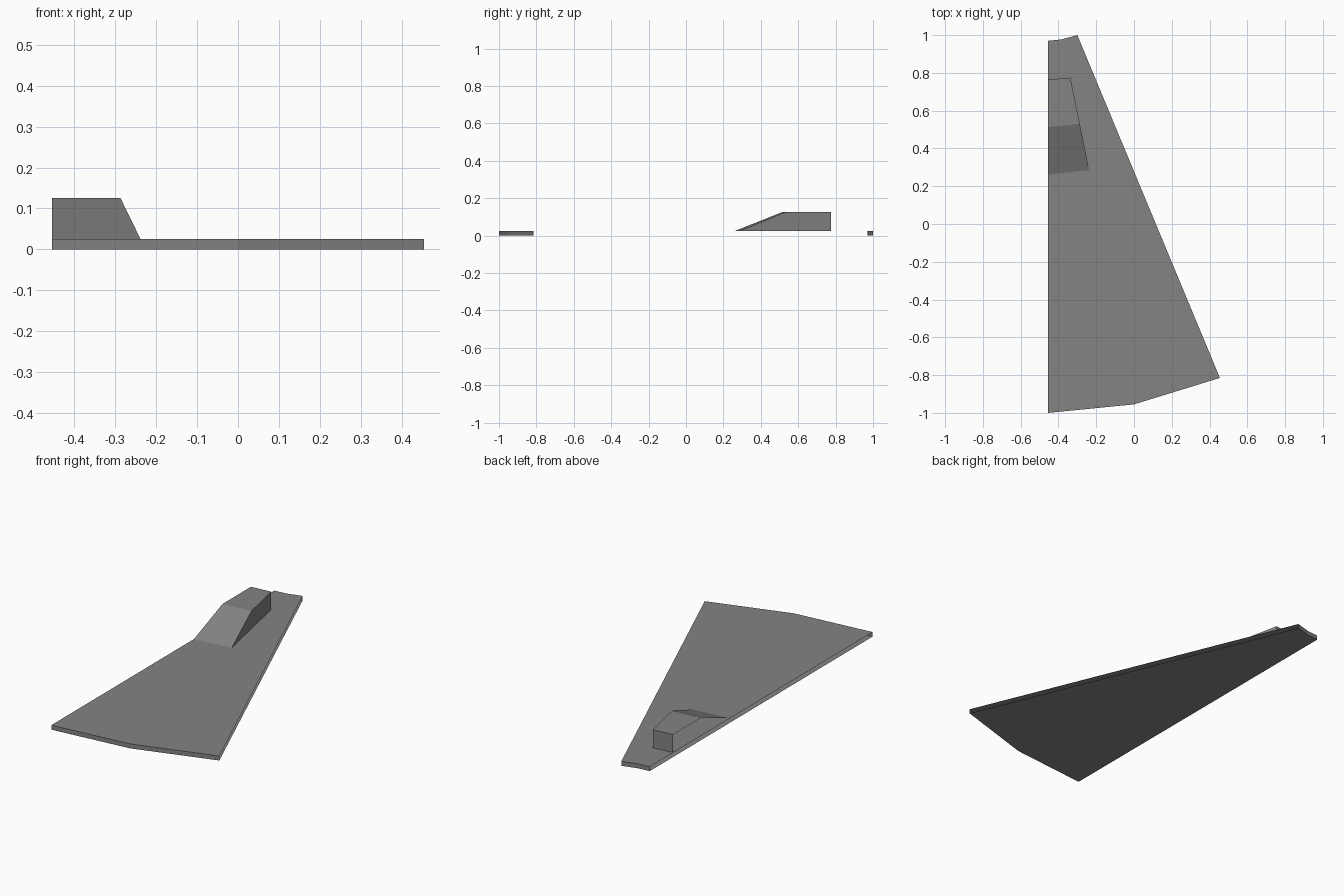
import bpy, bmesh

if "Cube" in bpy.data.objects:
    bpy.data.objects.remove(bpy.data.objects["Cube"])

# One flat grey for everything
grey = bpy.data.materials.new("stone_grey")
grey.diffuse_color = (0.23, 0.235, 0.222, 1)
grey.use_nodes = True
grey.node_tree.nodes["Principled BSDF"].inputs["Base Color"].default_value = grey.diffuse_color


def build(name, rows, walls):
    """Skin between rows of points; each wall is an extra polygon of (row, column) picks."""
    bm = bmesh.new()
    grid = [[bm.verts.new(p) for p in row] for row in rows]
    for a, b in zip(grid, grid[1:]):
        for i in range(len(a) - 1):
            bm.faces.new((a[i], a[i + 1], b[i + 1], b[i]))
    for wall in walls:
        bm.faces.new([grid[r][c] for r, c in wall])
    bm.normal_update()
    mesh = bpy.data.meshes.new(name)
    bm.to_mesh(mesh)
    bm.free()
    mesh.materials.append(grey)
    obj = bpy.data.objects.new(name, mesh)
    bpy.context.collection.objects.link(obj)
    return obj


def at(points, z):
    return [(x, y, z) for x, y in points]


# Tapered floor slab: front and back rims, top and bottom; the two long sides are open
T = 0.025
front = [(-0.455, -1.0), (0.0, -0.955), (0.455, -0.815)]
back = [(-0.455, 0.97), (-0.385, 0.977), (-0.3, 1.0)]
build("floor_slab", [at(front, 0), at(front, T), ], [])
build("floor_slab_back", [at(back[::-1], 0), at(back[::-1], T)], [])
for name, z in (("floor_top", T), ("floor_bottom", 0)):
    bm = bmesh.new()
    outline = at(front + back[::-1], z)
    if z == 0:
        outline.reverse()
    bm.faces.new([bm.verts.new(p) for p in outline])
    mesh = bpy.data.meshes.new(name)
    bm.to_mesh(mesh)
    bm.free()
    mesh.materials.append(grey)
    bpy.context.collection.objects.link(bpy.data.objects.new(name, mesh))

# Raised block with a ramp: open on the cut side (-x), walled on the right
H = 0.125
build("ramp_block", [
    [(-0.455, 0.262, T), (-0.238, 0.285, T)],
    [(-0.455, 0.513, H), (-0.287, 0.53, H)],
    [(-0.455, 0.764, H), (-0.337, 0.775, H)],
    [(-0.455, 0.764, T), (-0.337, 0.775, T)],
], [[(0, 1), (3, 1), (2, 1), (1, 1)]])
